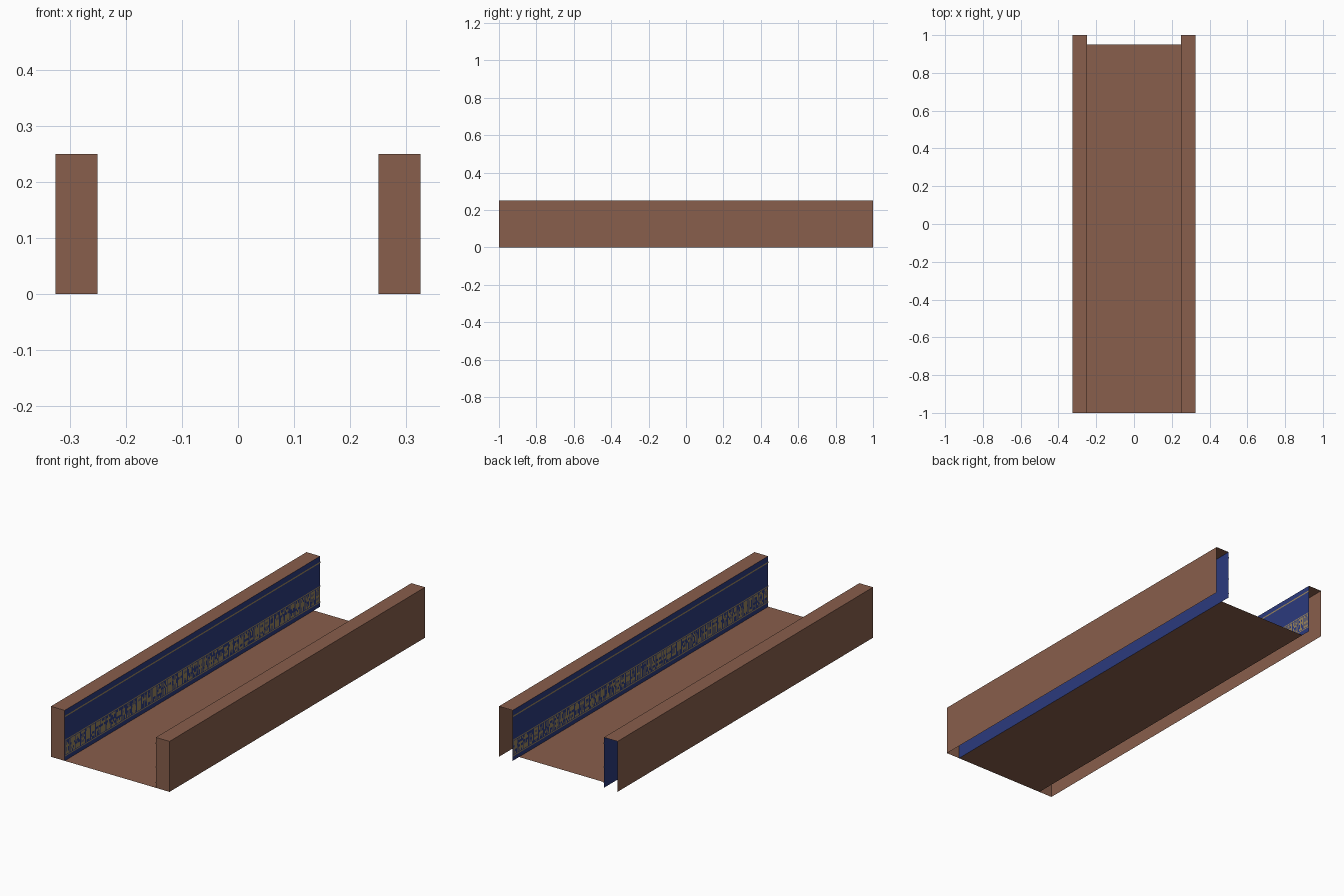
import bpy
import random

if "Cube" in bpy.data.objects:
    bpy.data.objects.remove(bpy.data.objects["Cube"])

random.seed(7)

IN, OUT, TOP = 0.25, 0.325, 0.25      # inner face, outer face, wall height
FRONT, BACK, FLOOR_BACK = -1.0, 1.0, 0.95


def material(name, rgb):
    m = bpy.data.materials.new(name)
    m.diffuse_color = (*rgb, 1.0)
    m.use_nodes = True
    m.node_tree.nodes["Principled BSDF"].inputs["Base Color"].default_value = m.diffuse_color
    return m


brown = material("clay brown", (0.246, 0.112, 0.072))
blue = material("deep blue", (0.024, 0.042, 0.205))
gold = material("dull gold", (0.31, 0.225, 0.11))


def sheets(name, quads, mat):
    """One object made of separate flat quads."""
    verts = [v for q in quads for v in q]
    faces = [tuple(range(i, i + 4)) for i in range(0, len(verts), 4)]
    mesh = bpy.data.meshes.new(name)
    mesh.from_pydata(verts, [], faces)
    mesh.materials.append(mat)
    ob = bpy.data.objects.new(name, mesh)
    bpy.context.collection.objects.link(ob)
    return ob


def upright(x, y0, y1, z0, z1, side):
    """Quad in a plane of constant x; faces the passage."""
    q = [(x, y0, z0), (x, y0, z1), (x, y1, z1), (x, y1, z0)]
    return q if side > 0 else q[::-1]


# Floor stops short of the back end
sheets("floor", [[(-IN, FRONT, 0), (IN, FRONT, 0),
                  (IN, FLOOR_BACK, 0), (-IN, FLOOR_BACK, 0)]], brown)


def frieze(x, side):
    """Gold lines and a band of small symmetrical motifs."""
    quads = [upright(x, FRONT, BACK, z, z + h, side)
             for z, h in ((0.217, 0.007), (0.1, 0.005), (0.022, 0.005))]
    tiles, cols, rows = 50, 5, 6
    z_low, z_high = 0.03, 0.097
    tile_w = (BACK - FRONT) / tiles
    cw, ch = tile_w / (cols + 1), (z_high - z_low) / rows
    for t in range(tiles):
        y_start = FRONT + t * tile_w + cw / 2
        for r in range(rows):
            half = [random.random() < p for p in (0.75, 0.5, 0.8)]
            row = half + half[1::-1]
            # Join neighbouring cells into one strip
            c = 0
            while c < cols:
                end = c
                while end < cols and row[end]:
                    end += 1
                if end > c:
                    quads.append(upright(x, y_start + c * cw, y_start + end * cw,
                                         z_low + r * ch, z_low + (r + 1) * ch, side))
                c = end + 1
    return quads


for label, s in (("left", -1), ("right", 1)):
    # Hollow wall: top, outer side and front end; open below and behind
    a, b = sorted((s * IN, s * OUT))
    sheets(label + "_wall_shell", [
        [(a, FRONT, TOP), (b, FRONT, TOP), (b, BACK, TOP), (a, BACK, TOP)],
        [(a, FRONT, 0), (b, FRONT, 0), (b, FRONT, TOP), (a, FRONT, TOP)],
        upright(s * OUT, FRONT, BACK, 0, TOP, -s),
    ], brown)
    # Painted inner face and its decoration
    sheets(label + "_inner_panel", [upright(s * IN, FRONT, BACK, 0, TOP, s)], blue)
    sheets(label + "_frieze", frieze(s * (IN - 0.002), s), gold)
